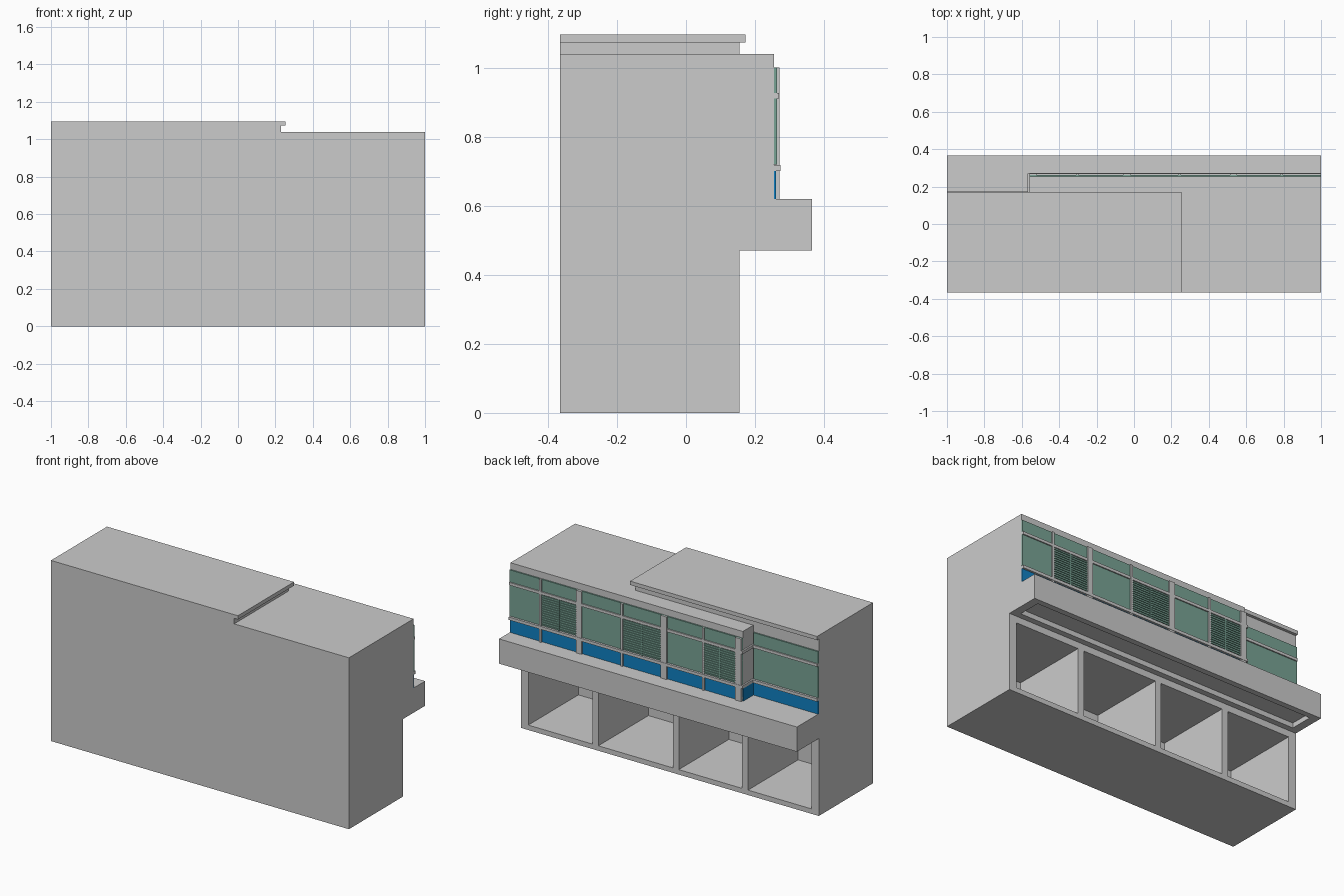
import bpy, bmesh

if "Cube" in bpy.data.objects:
    bpy.data.objects.remove(bpy.data.objects["Cube"])


def material(name, color):
    m = bpy.data.materials.new(name)
    m.diffuse_color = color
    m.use_nodes = True
    m.node_tree.nodes["Principled BSDF"].inputs["Base Color"].default_value = m.diffuse_color
    return m


GREEN = material("green_glass", (0.19, 0.37, 0.30, 1))
BLUE = material("blue_panel", (0.005, 0.22, 0.55, 1))


def boxes(name, items, mat=None):
    """One object made of boxes (x0, x1, y0, y1, z0, z1)."""
    bm = bmesh.new()
    for x0, x1, y0, y1, z0, z1 in items:
        vs = bmesh.ops.create_cube(bm, size=1)["verts"]
        for v in vs:
            v.co.x = x1 if v.co.x > 0 else x0
            v.co.y = y1 if v.co.y > 0 else y0
            v.co.z = z1 if v.co.z > 0 else z0
    me = bpy.data.meshes.new(name)
    bm.to_mesh(me)
    bm.free()
    ob = bpy.data.objects.new(name, me)
    bpy.context.collection.objects.link(ob)
    if mat:
        me.materials.append(mat)
    return ob


def cut(target, items):
    """Subtract boxes from the target."""
    cutter = boxes("cutter", items)
    cutter.hide_render = True
    mod = target.modifiers.new("cut", "BOOLEAN")
    mod.operation, mod.solver, mod.object = "DIFFERENCE", "EXACT", cutter
    bpy.context.view_layer.objects.active = target
    bpy.ops.object.modifier_apply(modifier=mod.name)
    bpy.data.objects.remove(cutter)


BACK, BAY = 0.155, 0.255          # wall planes of the recessed part and the bay
BAY_X = -0.56                     # end of the bay

# main block with four open ground-floor rooms
body = boxes("main_block", [(-1, 1, -0.365, BACK, 0, 1.04)])
rooms = [(-0.95, -0.525), (-0.485, -0.06), (-0.02, 0.48), (0.52, 0.95)]
cut(body, [(a, b, -0.325, 0.3, 0.03, 0.43) for a, b in rooms])

# canopy with a recessed underside
canopy = boxes("canopy", [(-1, 1, BACK, 0.365, 0.47, 0.62)])
cut(canopy, [(-0.95, 0.95, 0.19, 0.33, 0.4, 0.50)])

# projecting bay, raised roof and its overhanging slab
boxes("bay", [(BAY_X, 1, BACK, BAY, 0.62, 1.04)])
boxes("raised_roof", [(-1, 0.23, -0.365, BACK, 1.04, 1.073)])
boxes("roof_slab", [(-1, 0.255, -0.365, 0.172, 1.073, 1.096)])


# window bands: glass, blue base panel, rails
def window_band(name, x0, x1, y):
    boxes(name + "_glass", [(x0, x1, y, y + 0.008, 0.72, 0.91),
                            (x0, x1, y, y + 0.008, 0.927, 1.0)], GREEN)
    boxes(name + "_blue_panel", [(x0, x1, y, y + 0.006, 0.62, 0.70)], BLUE)
    boxes(name + "_rails", [(x0, x1, y, y + 0.015, 0.91, 0.927),
                            (x0, x1, y, y + 0.018, 0.70, 0.718)])


window_band("bay_window", BAY_X, 1, BAY)
window_band("side_window", -1, BAY_X - 0.006, BACK)

# upright posts, alternately wide and thin
posts = [(-0.56, -0.52), (-0.31, -0.297), (-0.06, -0.02),
         (0.236, 0.25), (0.513, 0.55), (0.784, 0.797)]
boxes("bay_posts", [(a, b, BAY, BAY + 0.016, 0.62, 1.0) for a, b in posts])

# bay end wall: blue base and rails
boxes("bay_end_panel", [(BAY_X - 0.006, BAY_X, BACK, BAY, 0.62, 0.70)], BLUE)
boxes("bay_end_rails", [(BAY_X - 0.01, BAY_X, BACK, BAY + 0.016, z, z + 0.018)
                        for z in (0.70, 0.91)])

# louvres in every second window
slats = []
for a, b in [(-0.52, -0.31), (-0.02, 0.236), (0.55, 0.784)]:
    mid = (a + b) / 2
    for s0, s1 in [(a, mid - 0.004), (mid + 0.004, b)]:
        for i in range(14):
            z = 0.724 + i * 0.0134
            slats.append((s0, s1, BAY + 0.006, BAY + 0.013, z, z + 0.007))
    slats.append((mid - 0.004, mid + 0.004, BAY + 0.006, BAY + 0.014, 0.718, 0.91))
boxes("louvres", slats, GREEN)
